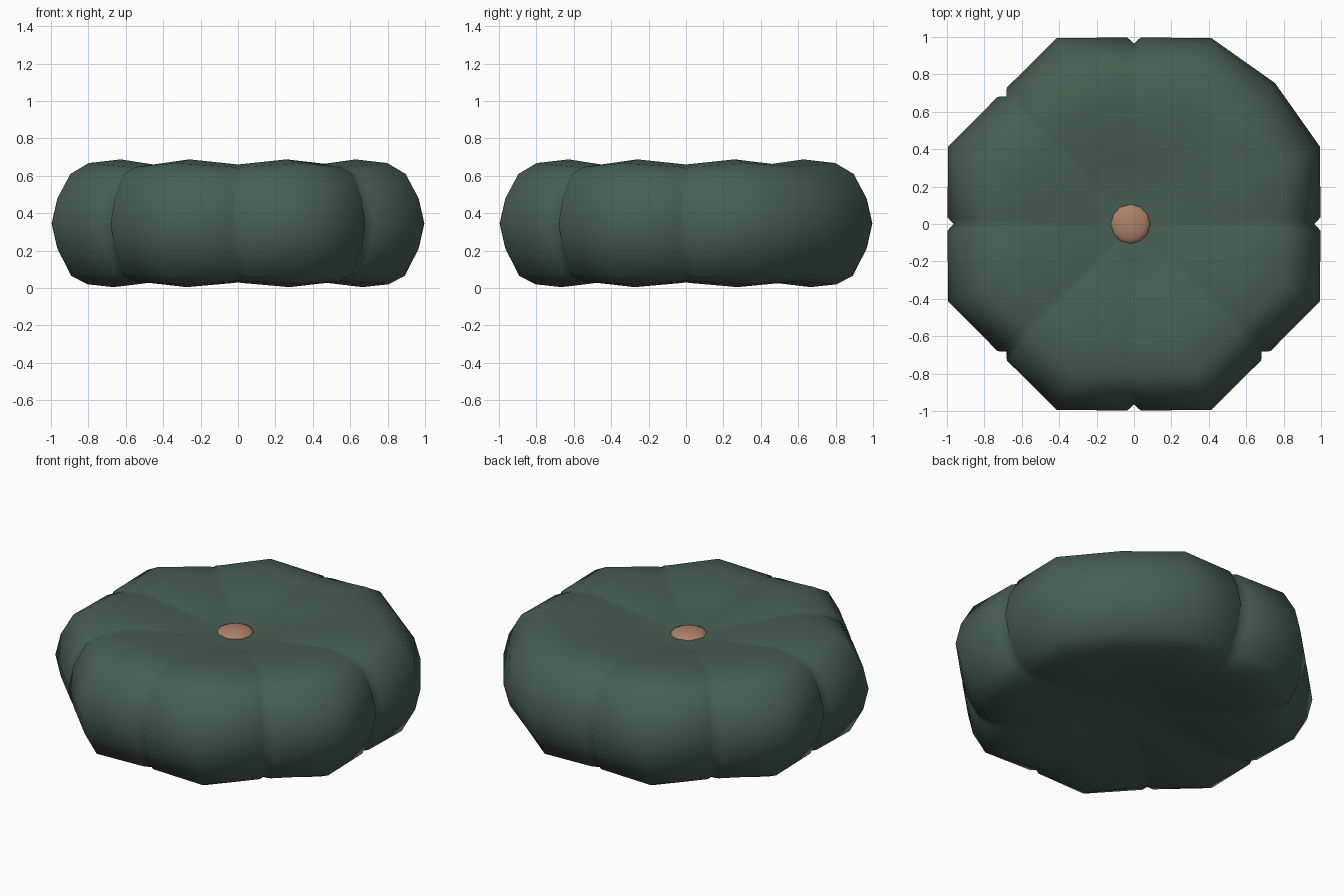
import bpy, bmesh, math

if "Cube" in bpy.data.objects:
    bpy.data.objects.remove(bpy.data.objects["Cube"])


def material(name, color):
    m = bpy.data.materials.new(name)
    m.diffuse_color = (*color, 1)
    m.use_nodes = True
    m.node_tree.nodes["Principled BSDF"].inputs["Base Color"].default_value = m.diffuse_color
    return m


# (radius, z) profiles from bottom centre to top centre
LOBE = [(0.35, 0.05), (0.72, 0.005), (0.87, 0.02), (0.965, 0.065), (1.045, 0.21), (1.077, 0.345),
        (1.045, 0.48), (0.97, 0.61), (0.865, 0.668), (0.68, 0.688), (0.35, 0.635)]
SEAM = [(0.33, 0.06), (0.66, 0.03), (0.79, 0.04), (0.88, 0.085), (0.94, 0.215), (0.965, 0.345),
        (0.94, 0.475), (0.88, 0.60), (0.80, 0.64), (0.64, 0.66), (0.33, 0.62)]
# edge of a lobe beside the seam
LIP = [(0.34, 0.06), (0.66, 0.027), (0.80, 0.036), (0.895, 0.075), (0.967, 0.213), (0.997, 0.345),
       (0.967, 0.477), (0.895, 0.605), (0.805, 0.647), (0.64, 0.663), (0.34, 0.622)]
# the one stretched seam that bulges out instead of in
FULL = [(0.33, 0.06), (0.67, 0.03), (0.83, 0.035), (0.94, 0.075), (1.03, 0.213), (1.066, 0.345),
        (1.03, 0.477), (0.94, 0.605), (0.83, 0.65), (0.65, 0.664), (0.33, 0.62)]

# pouf cushion: eight lobes around a dimpled centre
bm = bmesh.new()
columns = []
for i in range(8):
    a = i * 45
    if i == 1:
        columns.append((a, FULL))
    else:
        columns += [(a - 2, LIP), (a, SEAM), (a + 2, LIP)]
    columns.append((a + 22.5, LOBE))
rows = []
for deg, prof in columns:
    t = math.radians(deg)
    rows.append([bm.verts.new((r * math.cos(t), r * math.sin(t), z)) for r, z in prof])
bottom = bm.verts.new((0, 0, 0.09))
top = bm.verts.new((0, 0, 0.58))
for i, a in enumerate(rows):
    b = rows[(i + 1) % len(rows)]
    for j in range(len(a) - 1):
        bm.faces.new((a[j], b[j], b[j + 1], a[j + 1]))
    bm.faces.new((bottom, b[0], a[0]))
    bm.faces.new((a[-1], b[-1], top))
bmesh.ops.recalc_face_normals(bm, faces=bm.faces)
for f in bm.faces:
    f.smooth = True
mesh = bpy.data.meshes.new("pouf_cushion")
bm.to_mesh(mesh)
bm.free()
mesh.materials.append(material("green_fabric", (0.065, 0.115, 0.085)))
cushion = bpy.data.objects.new("pouf_cushion", mesh)
bpy.context.collection.objects.link(cushion)

# centre button
bpy.ops.mesh.primitive_uv_sphere_add(segments=12, ring_count=8, radius=1, location=(-0.02, 0, 0.59))
button = bpy.context.object
button.name = "centre_button"
button.scale = (0.108, 0.108, 0.032)
bpy.ops.object.transform_apply(location=False, rotation=False, scale=True)
bpy.ops.object.shade_smooth()
button.data.materials.append(material("tan_button", (0.42, 0.22, 0.14)))
